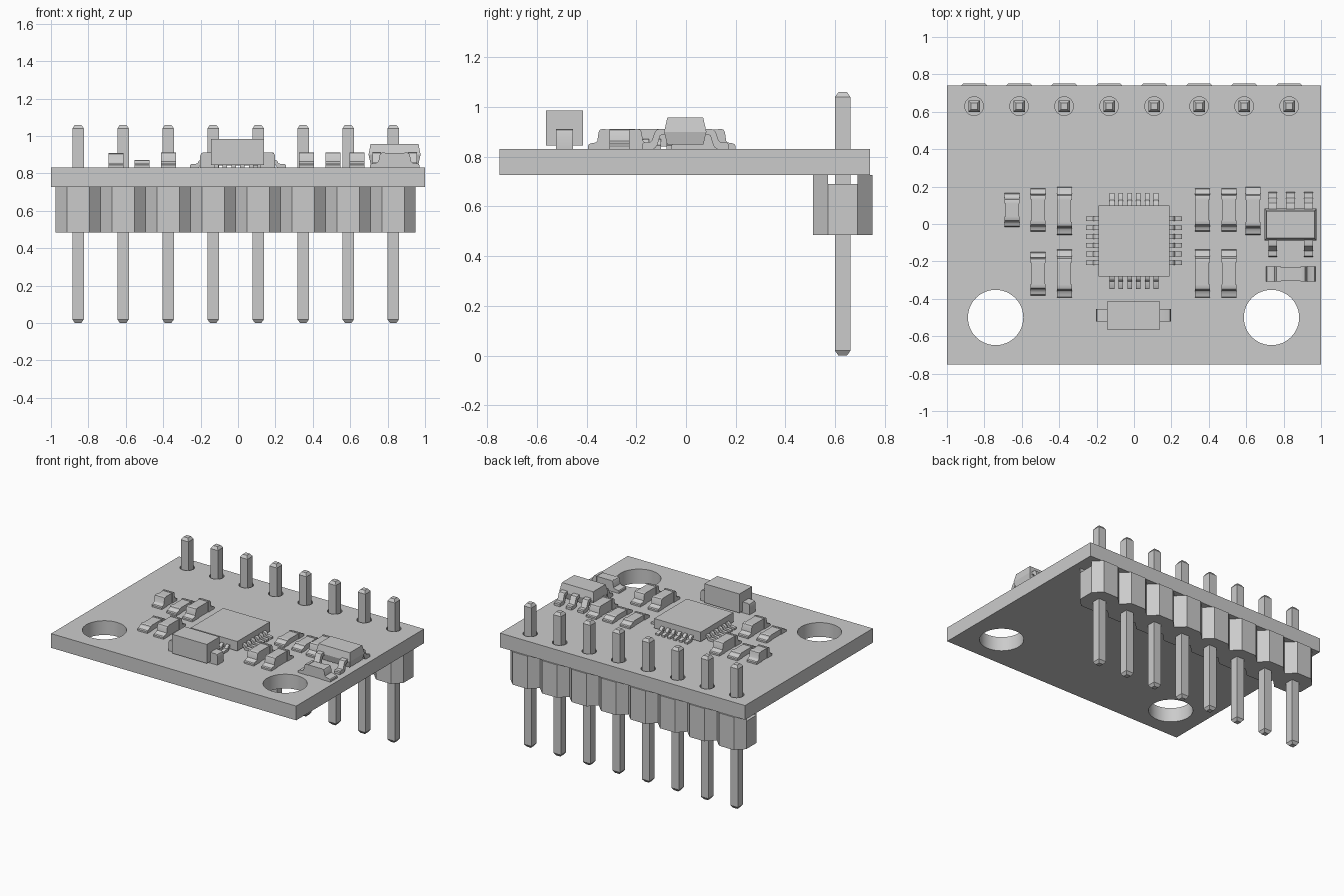
import bpy, bmesh, math
from mathutils import Matrix, Vector

if "Cube" in bpy.data.objects:
    bpy.data.objects.remove(bpy.data.objects["Cube"])

TOP, BOT = 0.832, 0.727      # board faces
PIN_Y = 0.63
PIN_X = [-0.855 + 0.2407 * i for i in range(8)]


def finish(name, bm, smooth=False):
    bmesh.ops.recalc_face_normals(bm, faces=bm.faces)
    me = bpy.data.meshes.new(name)
    bm.to_mesh(me)
    bm.free()
    ob = bpy.data.objects.new(name, me)
    bpy.context.collection.objects.link(ob)
    if smooth:
        smooth_sharp(ob)
    return ob


def smooth_sharp(ob):
    bpy.ops.object.select_all(action='DESELECT')
    ob.select_set(True)
    bpy.context.view_layer.objects.active = ob
    bpy.ops.object.shade_smooth_by_angle(angle=math.radians(35))


def loft(bm, rings):
    """Skin a list of closed rings and cap both ends."""
    vs = [[bm.verts.new(p) for p in r] for r in rings]
    n = len(vs[0])
    for a, b in zip(vs, vs[1:]):
        for i in range(n):
            j = (i + 1) % n
            bm.faces.new((a[i], a[j], b[j], b[i]))
    bm.faces.new(vs[0][::-1])
    bm.faces.new(vs[-1])


def prism(bm, profile, width, loc, angle=0):
    """Side profile (outward, up) extruded across its width, turned about z."""
    m = Matrix.Translation(Vector(loc)) @ Matrix.Rotation(math.radians(angle), 4, 'Z')
    loft(bm, [[m @ Vector((s * width / 2, y, z)) for y, z in profile] for s in (-1, 1)])


def rect_ring(x, y, hx, hy, z):
    return [(x + a * hx, y + b * hy, z) for a, b in ((-1, -1), (1, -1), (1, 1), (-1, 1))]


def block(bm, x0, x1, y0, y1, z0, z1):
    x, y, hx, hy = (x0 + x1) / 2, (y0 + y1) / 2, (x1 - x0) / 2, (y1 - y0) / 2
    loft(bm, [rect_ring(x, y, hx, hy, z) for z in (z0, z1)])


# Board: filled outline with two mounting holes and eight pin holes
cu = bpy.data.curves.new("board", 'CURVE')
cu.dimensions, cu.fill_mode = '2D', 'BOTH'
cu.extrude = (TOP - BOT) / 2


def add_loop(pts):
    sp = cu.splines.new('POLY')
    sp.points.add(len(pts) - 1)
    for p, (x, y) in zip(sp.points, pts):
        p.co = (x, y, 0, 1)
    sp.use_cyclic_u = True


def circle(x, y, r, n):
    return [(x + r * math.cos(2 * math.pi * i / n), y + r * math.sin(2 * math.pi * i / n))
            for i in range(n)]


add_loop([(-1, -0.75), (1, -0.75), (1, 0.74), (-1, 0.74)])
for hx in (-0.74, 0.735):
    add_loop(circle(hx, -0.5, 0.148, 48))
for px in PIN_X:
    add_loop(circle(px, PIN_Y, 0.05, 24))
board = bpy.data.objects.new("circuit_board", cu)
board.location.z = (TOP + BOT) / 2
bpy.context.collection.objects.link(board)
board.select_set(True)
bpy.context.view_layer.objects.active = board
bpy.ops.object.convert(target='MESH')
smooth_sharp(bpy.context.view_layer.objects.active)

# Header pins with tapered tips
bm = bmesh.new()
for px in PIN_X:
    loft(bm, [rect_ring(px, PIN_Y, h, h, z)
              for h, z in ((0.017, 0), (0.031, 0.02), (0.031, 1.04), (0.017, 1.06))])
finish("header_pins", bm)

# Header housing: chain of chamfered blocks with a channel along the top
def zigzag(side):
    pts = []
    for px in PIN_X:
        for dx, dy in ((-0.1203, 0.06), (-0.06, 0.12), (0.06, 0.12), (0.1203, 0.06)):
            pts.append((px + dx, PIN_Y + side * dy))
    return [p for i, p in enumerate(pts) if i == 0 or abs(p[0] - pts[i - 1][0]) > 0.01]


bm = bmesh.new()
front, back = zigzag(-1), zigzag(1)
loft(bm, [[(x, y, z) for x, y in front + back[::-1]] for z in (0.485, 0.69)])
for edge in (front, back):
    inner = [edge[0], edge[-1]]
    # the inner line runs straight between the two end points
    for px in PIN_X:
        c, s = edge[0][1], (1 if edge is back else -1)
        quad = [(px - 0.1203, c), (px - 0.06, c + s * 0.06),
                (px + 0.06, c + s * 0.06), (px + 0.1203, c)]
        loft(bm, [[(x, y, z) for x, y in quad] for z in (0.69, BOT)])
finish("header_housing", bm)

# Square main chip and its bent leads
CX, CY = 0.0, -0.09
bm = bmesh.new()
block(bm, CX - 0.19, CX + 0.19, CY - 0.19, CY + 0.19, 0.842, 0.912)
finish("main_chip", bm)
lead = [(0.18, 0.872), (0.2, 0.872), (0.21, 0.866), (0.218, 0.852), (0.25, 0.85), (0.257, 0.845),
        (0.257, TOP), (0.208, TOP), (0.196, 0.854), (0.18, 0.854)]
bm = bmesh.new()
for k in range(4):
    for i in range(6):
        off = Matrix.Rotation(math.radians(90 * k), 3, 'Z') @ Vector(((i - 2.5) * 0.047, 0, 0))
        prism(bm, lead, 0.025, Vector((CX, CY, 0)) + off, 90 * k)
finish("main_chip_leads", bm, True)

# Tall block component with end terminals
bm = bmesh.new()
block(bm, -0.145, 0.14, -0.563, -0.415, 0.845, 0.985)
finish("tall_component", bm)
bm = bmesh.new()
term = [(0.12, TOP), (0.2, TOP), (0.2, 0.895), (0.195, 0.907), (0.183, 0.912), (0.12, 0.912)]
for a in (90, -90):
    prism(bm, term, 0.068, (-0.002, -0.488, 0), a)
finish("tall_component_terminals", bm, True)


# Small passive parts: raised body and soldered end caps with rounded feet
def passive(bodies, ends, x, y, w, length, top, foot, angle=0):
    h, b = length / 2, length / 2 - foot
    body = [(-b, TOP), (b, TOP), (b, top - 0.003), (-b, top - 0.003)]
    prism(bodies, body, w - 0.008, (x, y, 0), angle)
    cap = [(b - 0.02, TOP), (h, TOP), (h, TOP + 0.012), (h - 0.005, TOP + 0.019),
           (h - 0.014, TOP + 0.022), (h - foot * 0.6, TOP + 0.025), (h - foot * 0.75, TOP + 0.032),
           (h - foot * 0.85, top - 0.014), (h - foot * 0.95, top - 0.004),
           (b - 0.01, top), (b - 0.02, top)]
    for a in (0, 180):
        prism(ends, cap, w, (x, y, 0), angle + a)


bodies, ends = bmesh.new(), bmesh.new()
for x, y in ((-0.372, 0.07), (0.635, 0.07), (-0.372, -0.265), (0.365, -0.265), (0.507, -0.265)):
    passive(bodies, ends, x, y, 0.08, 0.258, 0.912, 0.05)
passive(bodies, ends, 0.838, -0.268, 0.08, 0.264, 0.912, 0.06, 90)
finish("capacitor_bodies", bodies)
finish("capacitor_ends", ends, True)

bodies, ends = bmesh.new(), bmesh.new()
for x, y in ((-0.513, 0.075), (-0.513, -0.265), (0.365, 0.075), (0.507, 0.075)):
    passive(bodies, ends, x, y, 0.08, 0.232, 0.873, 0.04)
finish("resistor_bodies", bodies)
finish("resistor_ends", ends, True)

bodies, ends = bmesh.new(), bmesh.new()
passive(bodies, ends, -0.652, 0.075, 0.08, 0.18, 0.908, 0.036)
finish("indicator_body", bodies)
finish("indicator_ends", ends, True)

# Regulator: body tapered above and below its waist, five bent legs
RX, RY = 0.837, -0.003
bm = bmesh.new()
loft(bm, [rect_ring(RX, RY, 0.128, 0.073, 0.85), rect_ring(RX, RY, 0.139, 0.085, 0.9),
          rect_ring(RX, RY, 0.128, 0.072, 0.958)])
finish("regulator_body", bm)
leg = [(0.07, 0.912), (0.1, 0.912), (0.114, 0.909), (0.122, 0.9), (0.134, 0.866), (0.141, 0.859),
       (0.168, 0.857), (0.174, 0.85), (0.174, TOP), (0.128, TOP), (0.118, 0.838), (0.112, 0.848),
       (0.101, 0.884), (0.095, 0.889), (0.07, 0.889)]
bm = bmesh.new()
for dx in (-0.096, 0, 0.096):
    prism(bm, leg, 0.046, (RX + dx, RY, 0))
for dx in (-0.096, 0.096):
    prism(bm, leg, 0.046, (RX + dx, RY, 0), 180)
finish("regulator_legs", bm, True)
